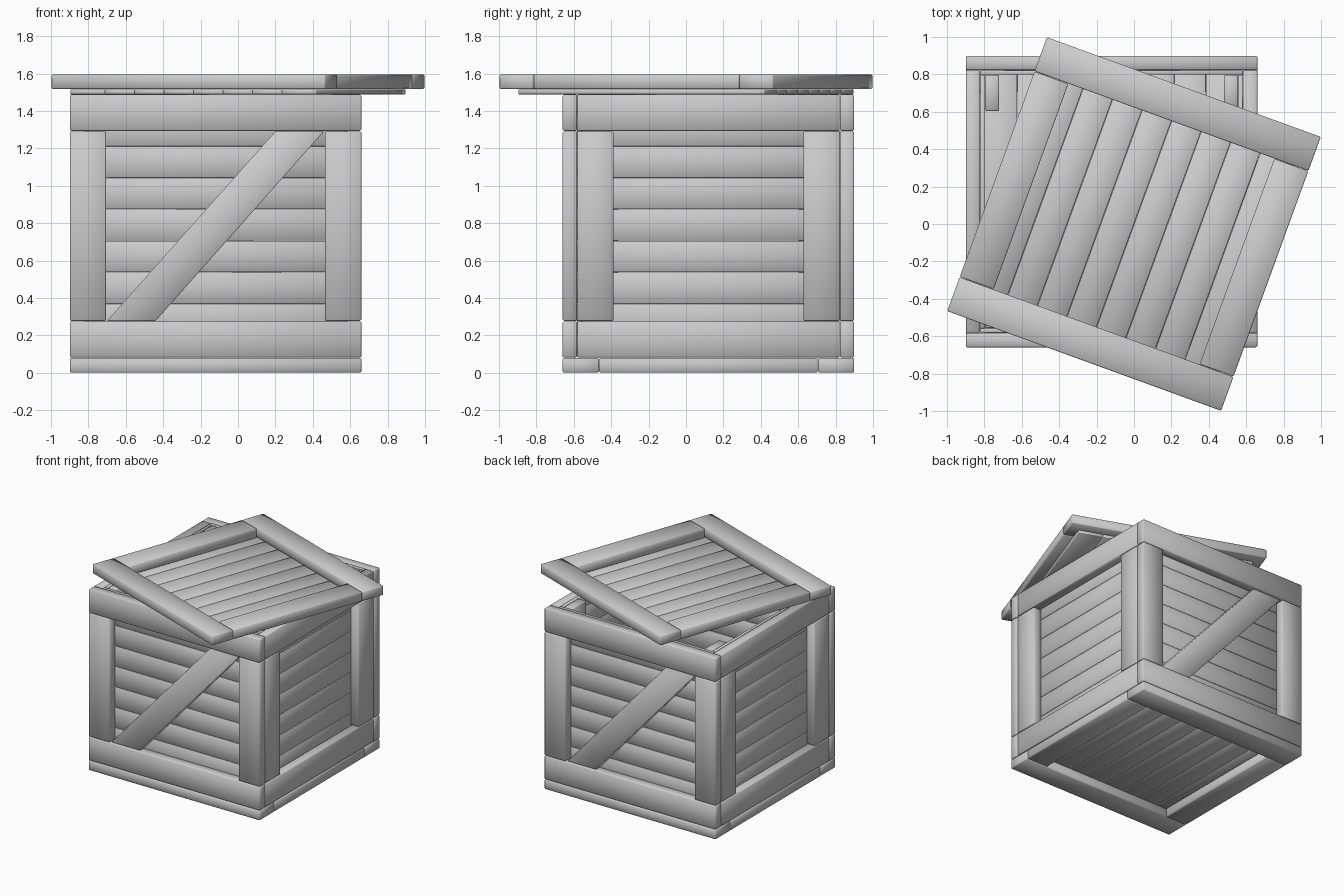
import bpy, bmesh, math
from mathutils import Matrix, Vector

if "Cube" in bpy.data.objects:
    bpy.data.objects.remove(bpy.data.objects["Cube"])

C = Matrix.Translation((-0.12, 0.12, 0))       # crate body centre
H, W, T, S = 0.78, 0.195, 0.078, 0.024         # half size, board width, frame and slat thickness
IN = H - T                                     # inner face of the frame
PITCH = 0.168


def finish(name, bm, matrix, bevel):
    bmesh.ops.recalc_face_normals(bm, faces=bm.faces)
    bmesh.ops.bevel(bm, geom=bm.edges[:], offset=bevel, segments=1, affect='EDGES')
    for f in bm.faces:
        f.smooth = True
    me = bpy.data.meshes.new(name)
    bm.to_mesh(me)
    bm.free()
    ob = bpy.data.objects.new(name, me)
    ob.matrix_world = matrix
    bpy.context.collection.objects.link(ob)
    return ob


def board(name, lo, hi, matrix=C, bevel=0.006, gap=0.001):
    """Chamfered plank between two corners."""
    lo, hi = Vector(lo), Vector(hi)
    size = hi - lo - Vector((gap, gap, gap)) * 2
    bm = bmesh.new()
    bmesh.ops.create_cube(bm, size=1)
    for v in bm.verts:
        v.co = Vector(a * b for a, b in zip(v.co, size)) + (lo + hi) / 2
    return finish(name, bm, matrix, bevel)


def cuts(lo, hi, start):
    """Slat boundaries at a fixed pitch, trimmed to the extents."""
    inner = [start + PITCH * i for i in range(-10, 20)]
    return [lo] + [c for c in inner if lo + 0.1 < c < hi - 0.1] + [hi]


def frame(name, z0, z1, matrix):
    """Flat square frame of four boards."""
    for s, tag in ((-1, "front"), (1, "back")):
        y = sorted((s * H, s * (H - W)))
        board(f"{name}_{tag}_board", (-H, y[0], z0), (H, y[1], z1), matrix)
    for s, tag in ((-1, "left"), (1, "right")):
        x = sorted((s * H, s * (H - W)))
        board(f"{name}_{tag}_board", (x[0], -H + W, z0), (x[1], H - W, z1), matrix)


def slats(name, z0, z1, matrix):
    """Row of flat planks running along y."""
    e = cuts(-0.70, 0.70, 0)
    for i, (a, b) in enumerate(zip(e, e[1:])):
        board(f"{name}_slat_{i}", (a, -0.70, z0), (b, 0.70, z1), matrix, 0.003, 0.0005)


def wall(name, angle, half, brace):
    """One wall, modelled facing -y and then turned into place."""
    m = C @ Matrix.Rotation(math.radians(angle), 4, 'Z')
    for tag, z in (("bottom", 0.081), ("top", 1.293)):
        board(f"{name}_{tag}_rail", (-half, -H, z), (half, -IN, z + W), m)
    board(f"{name}_left_post", (-half, -H, 0.277), (-half + W, -IN, 1.292), m)
    board(f"{name}_right_post", (half - W, -H, 0.277), (half, -IN, 1.292), m)
    e = cuts(0.09, 1.487, 0.79 - PITCH / 2)
    w = IN if brace else IN - S
    for i, (a, b) in enumerate(zip(e, e[1:])):
        board(f"{name}_slat_{i}", (-w, -IN, a), (w, -IN + S, b), m, 0.003, 0.0005)
    if brace:
        # diagonal brace, cut flush with the rails
        bm = bmesh.new()
        pts = [(-0.58, 0.278), (-0.32, 0.278), (0.58, 1.291), (0.32, 1.291)]
        f = bm.faces.new([bm.verts.new((x, -H + 0.015, z)) for x, z in pts])
        ext = bmesh.ops.extrude_face_region(bm, geom=[f])["geom"]
        vs = [g for g in ext if isinstance(g, bmesh.types.BMVert)]
        bmesh.ops.translate(bm, verts=vs, vec=(0, T - 0.015, 0))
        finish(f"{name}_brace", bm, m, 0.004)


# base
frame("base", 0, 0.08, C)
slats("floor", 0.08, 0.104, C)

# walls: front and back carry braces, sides fit between them
wall("front", 0, H, True)
wall("right", 90, IN, False)
wall("back", 180, H, True)
wall("left", 270, IN, False)

# battens inside the corners
for sx in (-1, 1):
    for sy in (-1, 1):
        o = IN - S
        x, y = sorted((sx * o, sx * (o - T))), sorted((sy * o, sy * (o - W)))
        board(f"corner_batten_{'left' if sx < 0 else 'right'}_{'front' if sy < 0 else 'back'}",
              (x[0], y[0], 0.105), (x[1], y[1], 1.485))

# lid, askew on top
lid = Matrix.Rotation(math.radians(-20), 4, 'Z')
slats("lid", 1.488, 1.516, lid)
frame("lid", 1.516, 1.595, lid)
